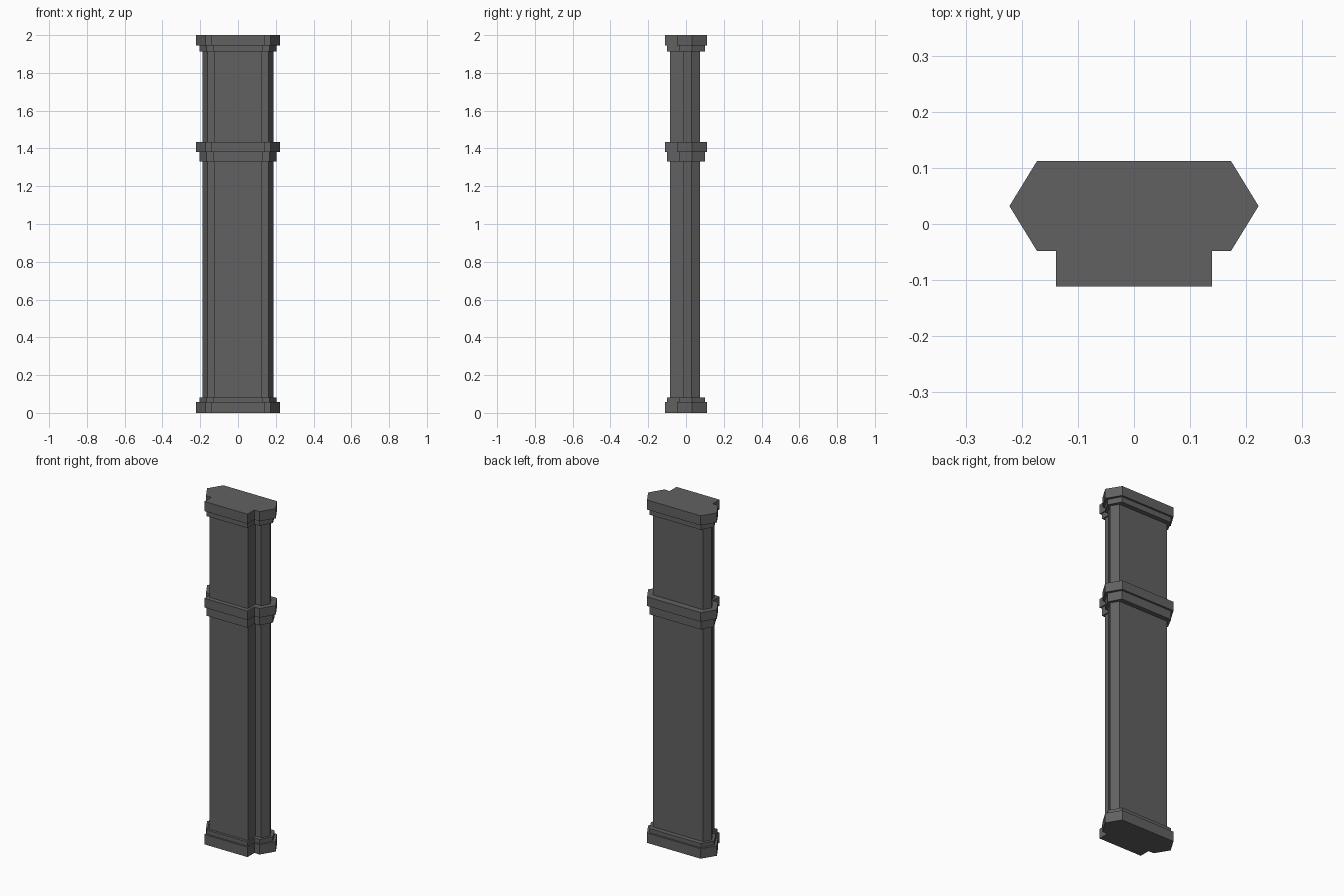
import bpy, bmesh

if "Cube" in bpy.data.objects:
    bpy.data.objects.remove(bpy.data.objects["Cube"])

stone = bpy.data.materials.new("dark_grey_stone")
stone.diffuse_color = (0.12, 0.12, 0.12, 1)
stone.use_nodes = True
stone.node_tree.nodes["Principled BSDF"].inputs["Base Color"].default_value = stone.diffuse_color


def outline(block_x, front, shoulder_x, notch_y, tip_x, tip_y, back):
    """Half outline from the front block to the back, mirrored across x."""
    half = [(block_x, front), (block_x, notch_y), (shoulder_x, notch_y),
            (tip_x, tip_y), (shoulder_x, back)]
    return half + [(-x, y) for x, y in reversed(half)]


# Three nested cross-sections
shaft = outline(0.124, -0.085, 0.161, -0.016, 0.187, 0.030, 0.074)
step = outline(0.132, -0.100, 0.166, -0.038, 0.204, 0.031, 0.101)
cap = outline(0.139, -0.111, 0.173, -0.048, 0.222, 0.032, 0.112)

# Sections stacked from base to top: (cross-section, bottom, top)
sections = [
    (cap, 0.0, 0.058), (step, 0.058, 0.082),       # base
    (shaft, 0.082, 1.331),                         # lower shaft
    (step, 1.331, 1.382), (cap, 1.382, 1.435),     # middle band
    (shaft, 1.435, 1.912),                         # upper shaft
    (step, 1.912, 1.944), (cap, 1.944, 2.0),       # capital
]

# One closed shell: walls and flat ledges between successive rings
bm = bmesh.new()
rings = [[bm.verts.new((x, y, z)) for x, y in profile]
         for profile, bottom, top in sections for z in (bottom, top)]
for low, high in zip(rings, rings[1:]):
    n = len(low)
    for i in range(n):
        j = (i + 1) % n
        bm.faces.new((low[i], low[j], high[j], high[i]))
bm.faces.new(rings[0][::-1])
bm.faces.new(rings[-1])
bmesh.ops.recalc_face_normals(bm, faces=bm.faces)

mesh = bpy.data.meshes.new("banded_pillar")
bm.to_mesh(mesh)
bm.free()
mesh.materials.append(stone)
pillar = bpy.data.objects.new("banded_pillar", mesh)
bpy.context.collection.objects.link(pillar)
